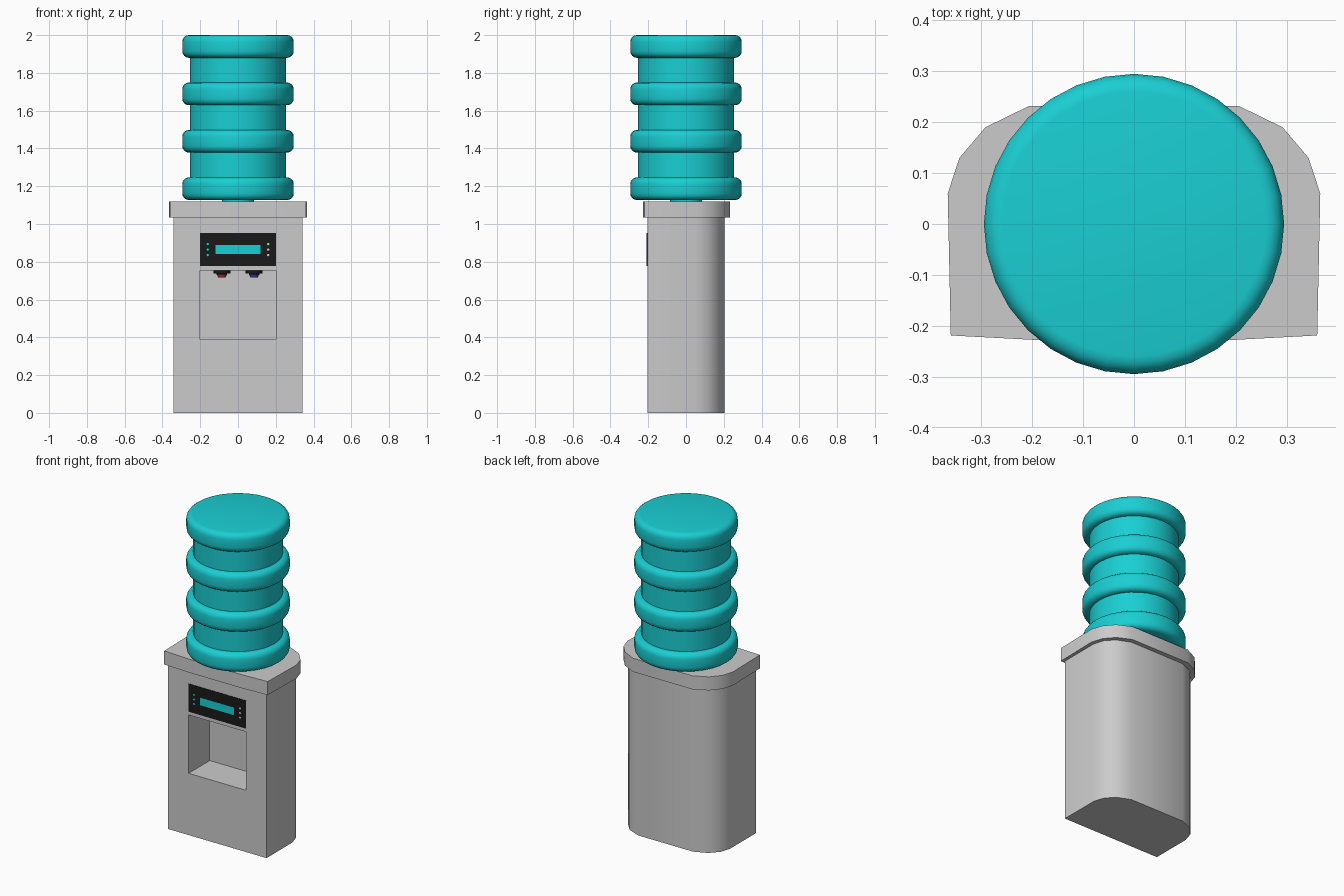
import bpy, bmesh, math
from math import sin, cos, pi, radians

if "Cube" in bpy.data.objects:
    bpy.data.objects.remove(bpy.data.objects["Cube"])


def material(name, color):
    m = bpy.data.materials.new(name)
    m.diffuse_color = (*color, 1)
    m.use_nodes = True
    m.node_tree.nodes["Principled BSDF"].inputs["Base Color"].default_value = m.diffuse_color
    return m


TEAL = material("teal", (0.01, 0.62, 0.65))
BLACK = material("black", (0.01, 0.01, 0.01))
RED = material("red", (0.6, 0.02, 0.02))
BLUE = material("blue", (0.03, 0.05, 0.6))


def finish(name, bm, mat=None, angle=40):
    bmesh.ops.recalc_face_normals(bm, faces=bm.faces)
    me = bpy.data.meshes.new(name)
    bm.to_mesh(me)
    bm.free()
    ob = bpy.data.objects.new(name, me)
    bpy.context.collection.objects.link(ob)
    if mat:
        me.materials.append(mat)
    bpy.ops.object.select_all(action='DESELECT')
    ob.select_set(True)
    bpy.context.view_layer.objects.active = ob
    bpy.ops.object.shade_smooth_by_angle(angle=radians(angle))
    return ob


def prism(name, half, z0, z1):
    """Extrude a mirrored outline given by its right half, front to back."""
    pts = half + [(-x, y) for x, y in reversed(half)]
    bm = bmesh.new()
    face = bm.faces.new([bm.verts.new((x, y, z0)) for x, y in pts])
    new = bmesh.ops.extrude_face_region(bm, geom=[face])["geom"]
    top = [v for v in new if isinstance(v, bmesh.types.BMVert)]
    bmesh.ops.translate(bm, verts=top, vec=(0, 0, z1 - z0))
    return finish(name, bm)


def box(name, x0, x1, y0, y1, z0, z1, mat=None):
    bm = bmesh.new()
    bmesh.ops.create_cube(bm, size=1)
    bmesh.ops.scale(bm, verts=bm.verts, vec=(x1 - x0, y1 - y0, z1 - z0))
    bmesh.ops.translate(bm, verts=bm.verts,
                        vec=((x0 + x1) / 2, (y0 + y1) / 2, (z0 + z1) / 2))
    return finish(name, bm, mat)


def lathe(name, profile, mat=None, centre=(0, 0), n=32):
    """Revolve (radius, z) points round a vertical axis, with end caps."""
    bm = bmesh.new()
    rings = [[bm.verts.new((centre[0] + r * cos(2 * pi * i / n),
                            centre[1] + r * sin(2 * pi * i / n), z))
              for i in range(n)] for r, z in profile]
    for a, b in zip(rings, rings[1:]):
        for i in range(n):
            j = (i + 1) % n
            bm.faces.new((a[i], a[j], b[j], b[i]))
    bm.faces.new(rings[0])
    bm.faces.new(rings[-1])
    return finish(name, bm, mat)


# Cabinet with rounded back corners and a dispensing recess
cabinet = prism("cabinet", [(0.342, -0.205), (0.342, 0.05), (0.322, 0.115),
                            (0.275, 0.168), (0.19, 0.204)], 0, 1.04)
cutter = box("recess_cutter", -0.2, 0.2, -0.4, 0.005, 0.388, 0.755)
cutter.hide_render = True
mod = cabinet.modifiers.new("recess", 'BOOLEAN')
mod.operation = 'DIFFERENCE'
mod.solver = 'EXACT'
mod.object = cutter
bpy.context.view_layer.objects.active = cabinet
bpy.ops.object.modifier_apply(modifier="recess")
bpy.data.objects.remove(cutter)

# Overhanging lid
prism("lid", [(0.19, -0.228), (0.36, -0.219), (0.366, 0.06), (0.343, 0.13),
              (0.292, 0.19), (0.206, 0.232)], 1.035, 1.12)

# Water bottle: four rounded ribs joined by narrower walls
R, WALL, BEV, RIB = 0.295, 0.255, 0.035, 0.12
profile = [(0.085, 1.11), (0.085, 1.127)]
for k in range(4):
    z0 = 1.127 + k * 0.251
    z1 = z0 + RIB
    if k:
        profile.append((WALL, z0))
    for zc, start in ((z0 + BEV, -90), (z1 - BEV, 0)):
        for s in range(5):
            a = radians(start + s * 22.5)
            profile.append((R - BEV + BEV * cos(a), zc + BEV * sin(a)))
    if k < 3:
        profile.append((WALL, z1))
lathe("bottle", profile, TEAL)

# Control panel, display and indicator buttons
box("control_panel", -0.2, 0.2, -0.208, -0.2, 0.777, 0.952, BLACK)
box("display", -0.118, 0.118, -0.2095, -0.205, 0.84, 0.888, TEAL)
for side, mat, label in ((-1, TEAL, "left"), (1, None, "right")):
    for i, z in enumerate((0.835, 0.864, 0.893)):
        bm = bmesh.new()
        bmesh.ops.create_uvsphere(bm, u_segments=12, v_segments=8, radius=0.007)
        bmesh.ops.scale(bm, verts=bm.verts, vec=(1, 0.3, 1))
        bmesh.ops.translate(bm, verts=bm.verts, vec=(side * 0.16, -0.208, z))
        finish(f"{label}_button_{i + 1}", bm, mat)

# Hot and cold taps under the recess ceiling
for x, mat, label in ((-0.085, RED, "hot"), (0.085, BLUE, "cold")):
    lathe(f"{label}_tap", [(0.044, 0.757), (0.044, 0.738), (0.028, 0.738),
                           (0.028, 0.73)], BLACK, (x, -0.1), 24)
    lathe(f"{label}_tap_tip", [(0.026, 0.732), (0.02, 0.718)], mat, (x, -0.1), 24)
